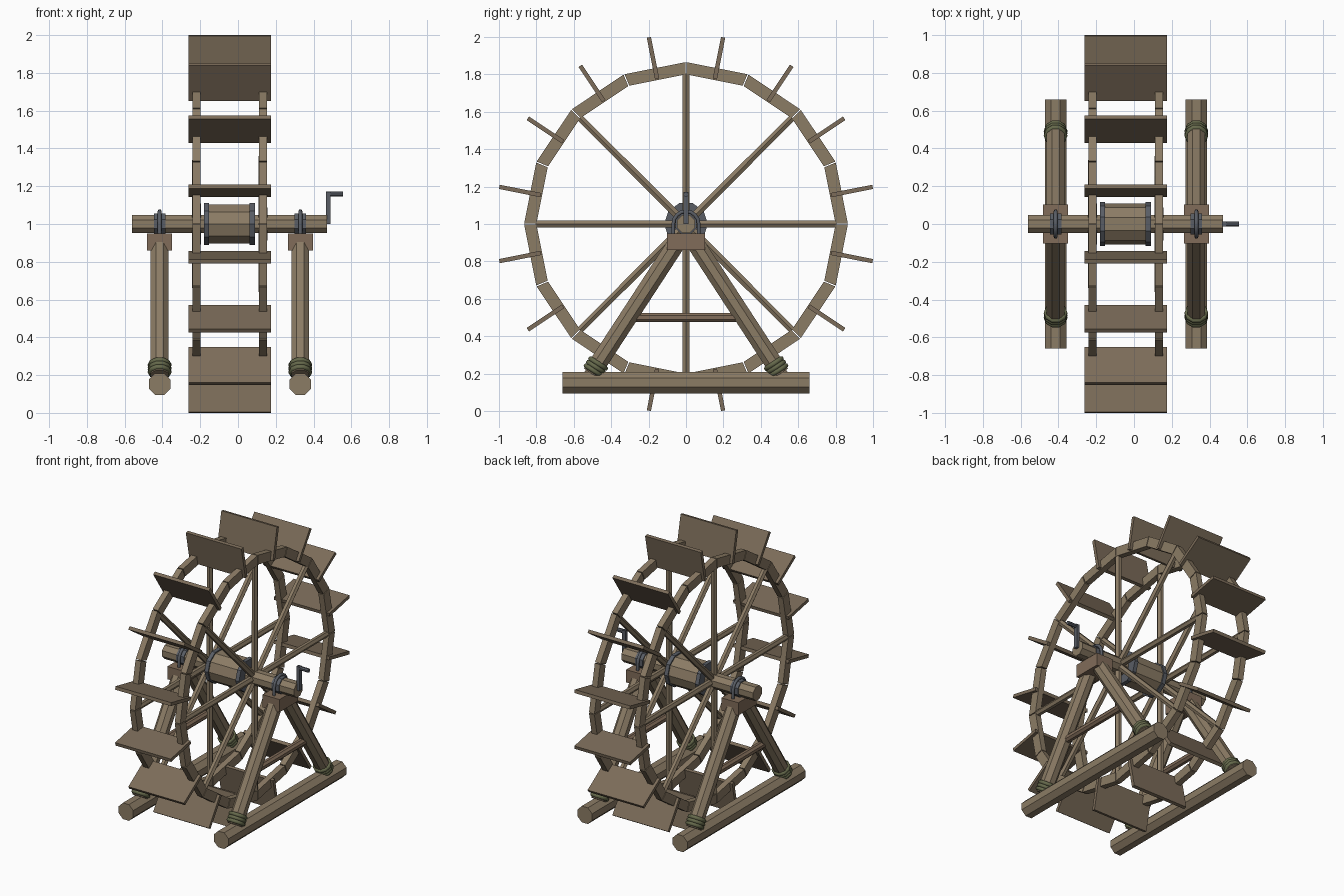
import bpy, bmesh
from math import pi, sin, cos
from mathutils import Vector, Matrix

if "Cube" in bpy.data.objects:
    bpy.data.objects.remove(bpy.data.objects["Cube"])

def mat(name, c):
    m = bpy.data.materials.new(name)
    m.diffuse_color = (*c, 1)
    m.use_nodes = True
    m.node_tree.nodes["Principled BSDF"].inputs["Base Color"].default_value = m.diffuse_color
    return m

WOOD = mat("wood", (0.26, 0.20, 0.13))
PLANK = mat("plank_wood", (0.20, 0.15, 0.10))
BLOCK = mat("block_wood", (0.22, 0.15, 0.10))
IRON = mat("iron", (0.10, 0.11, 0.13))
ROPE = mat("rope", (0.13, 0.14, 0.07))
HUB = Vector((0, 0, 1.0))
FRAMES = (-0.415, 0.33)
RIMS = (-0.22, 0.132)
WHEEL_X = -0.044

def finish(bm, name, m):
    bmesh.ops.recalc_face_normals(bm, faces=bm.faces)
    me = bpy.data.meshes.new(name)
    bm.to_mesh(me)
    bm.free()
    me.materials.append(m)
    ob = bpy.data.objects.new(name, me)
    bpy.context.collection.objects.link(ob)
    return ob

def rod(name, p, q, r, m, n=8, r2=None):
    """n-sided rod from p to q, flat side turned outward"""
    p, q = Vector(p), Vector(q)
    bm = bmesh.new()
    M = (Matrix.Translation((p + q) / 2) @ (q - p).to_track_quat('Z', 'Y').to_matrix().to_4x4()
         @ Matrix.Rotation(pi / n, 4, 'Z'))
    bmesh.ops.create_cone(bm, cap_ends=True, segments=n, radius1=r, radius2=r2 or r,
                          depth=(q - p).length, matrix=M)
    return finish(bm, name, m)

def box(name, c, s, m, angle=0.0):
    """box about centre c, rotated about x around the wheel centre"""
    bm = bmesh.new()
    bmesh.ops.create_cube(bm, size=1)
    bm.transform(Matrix.Translation(HUB) @ Matrix.Rotation(angle, 4, 'X')
                 @ Matrix.Translation(Vector(c) - HUB) @ Matrix.Diagonal((*s, 1)))
    return finish(bm, name, m)

def tube(name, pts, r, m, n=6, closed=False):
    """tube swept along a point path"""
    cu = bpy.data.curves.new(name, 'CURVE')
    cu.dimensions = '3D'
    sp = cu.splines.new('POLY')
    sp.points.add(len(pts) - 1)
    for p, v in zip(sp.points, pts):
        p.co = (*v, 1)
    sp.use_cyclic_u = closed
    cu.bevel_depth = r
    cu.bevel_resolution = max(0, (n - 4) // 2)
    cu.use_fill_caps = True
    cu.materials.append(m)
    ob = bpy.data.objects.new(name, cu)
    bpy.context.collection.objects.link(ob)

def felloe(name, x, a, m):
    """one tapered rim segment centred on angle a"""
    bm = bmesh.new()
    h, g = pi / 16, 0.003
    prof = []
    for r, s in ((0.80, -1), (0.866, -1), (0.866, 1), (0.80, 1)):
        prof.append((s * (r * sin(h) - g), r * cos(h)))
    f = bm.faces.new([bm.verts.new((x - 0.021, y, z)) for y, z in prof])
    ex = bmesh.ops.extrude_face_region(bm, geom=[f])
    bmesh.ops.translate(bm, vec=(0.042, 0, 0),
                        verts=[v for v in ex["geom"] if isinstance(v, bmesh.types.BMVert)])
    bm.transform(Matrix.Translation(HUB) @ Matrix.Rotation(a, 4, 'X'))
    return finish(bm, name, m)

# Wheel: paddles, rim segments, spokes
for i in range(16):
    a = (i + 0.5) * pi / 8
    box("paddle", (WHEEL_X, 0, 1 + 0.904), (0.435, 0.023, 0.227), PLANK, a)
    for x in RIMS:
        felloe("rim_segment", x, a, WOOD)
for x in RIMS:
    for i in range(8):
        d = Vector((0, sin(i * pi / 4), cos(i * pi / 4)))
        rod("spoke", HUB + d * 0.03 + Vector((x, 0, 0)), HUB + d * 0.805 + Vector((x, 0, 0)),
            0.023, WOOD, 6, 0.021)

# Axle, hub drum and its iron bands
rod("axle", (-0.56, 0, 1), (0.472, 0, 1), 0.053, WOOD)
rod("hub_drum", (-0.17, 0, 1), (0.08, 0, 1), 0.108, WOOD, 10)
for x in (-0.167, 0.075):
    rod("hub_band", (x - 0.014, 0, 1), (x + 0.014, 0, 1), 0.117, IRON, 10)

# Crank handle
box("crank_arm", (0.478, 0, 1.085), (0.024, 0.026, 0.17), IRON)
rod("crank_grip", (0.467, 0, 1.158), (0.556, 0, 1.158), 0.014, IRON)

# Two support frames
for x in FRAMES:
    rod("base_beam", (x, -0.66, 0.152), (x, 0.66, 0.152), 0.062, WOOD)
    box("bearing_block", (x, 0, 0.905), (0.132, 0.205, 0.09), BLOCK)
    arc = [(x, 0.068 * cos(t * pi / 8), 1 + 0.068 * sin(t * pi / 8)) for t in range(9)]
    tube("axle_strap", [(x, 0.068, 0.945)] + arc + [(x, -0.068, 0.945)], 0.011, IRON)
    rod("axle_collar", (x - 0.03, 0, 1), (x + 0.03, 0, 1), 0.060, IRON)
    rod("cross_brace", (x, -0.29, 0.5), (x, 0.29, 0.5), 0.026, BLOCK)
    for s in (-1, 1):
        top, foot = Vector((x, s * 0.055, 0.89)), Vector((x, s * 0.505, 0.2))
        rod("leg", foot, top, 0.051, WOOD)
        # rope lashing at the foot
        d = (top - foot).normalized()
        side = Vector((1, 0, 0))
        up = d.cross(side)
        for k in (0.02, 0.042, 0.064):
            c = foot + d * k
            ring = [c + 0.05 * (cos(t * pi / 5) * side + sin(t * pi / 5) * up) for t in range(10)]
            tube("rope_lashing", ring, 0.014, ROPE, closed=True)
